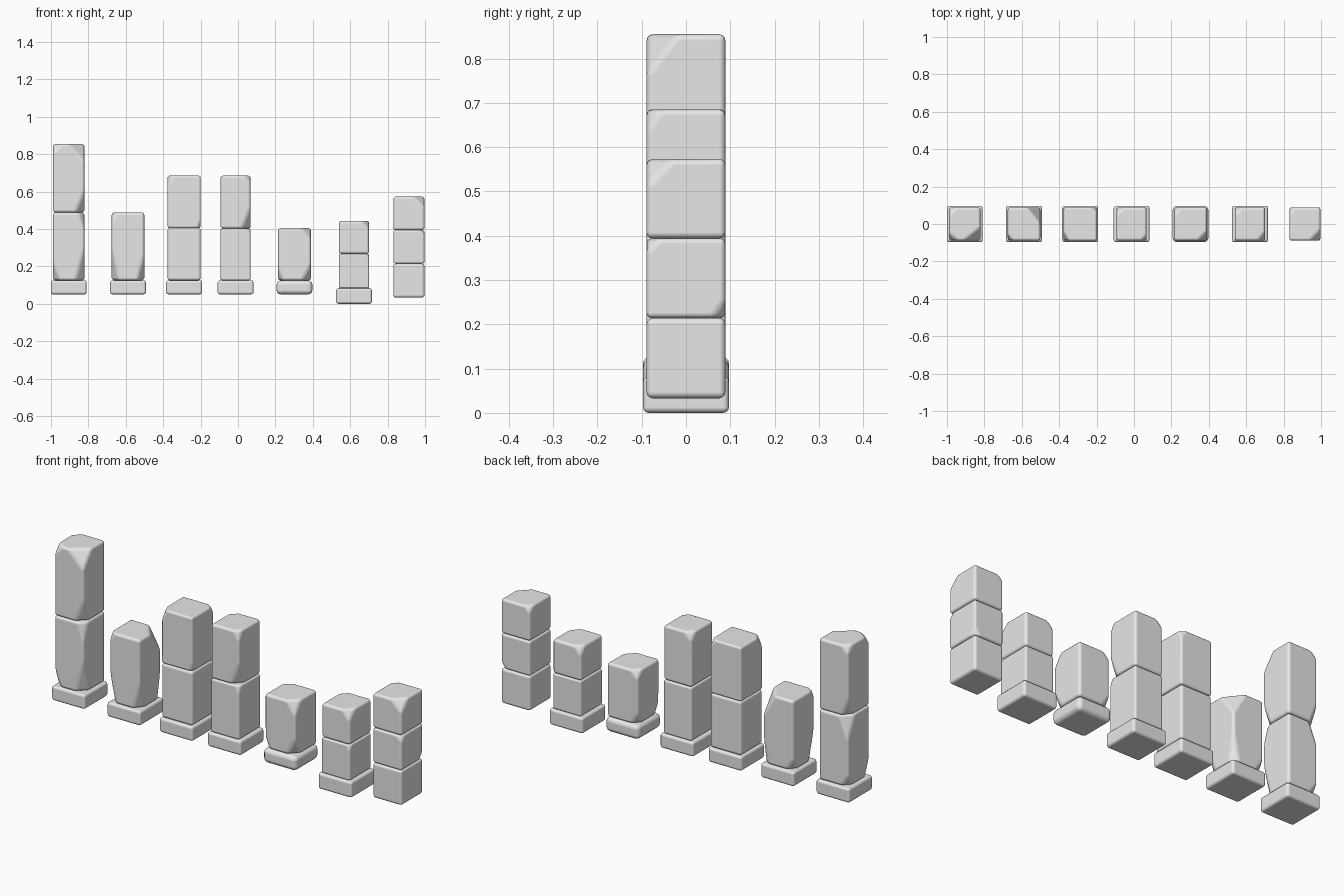
import bpy
import bmesh
from mathutils import Vector

cube = bpy.data.objects.get("Cube")
if cube:
    bpy.data.objects.remove(cube, do_unlink=True)

stone_grey = bpy.data.materials.new("stone grey")
stone_grey.use_nodes = True
GREY = (0.8, 0.8, 0.8, 1)
stone_grey.diffuse_color = GREY
stone_grey.node_tree.nodes["Principled BSDF"].inputs["Base Color"].default_value = GREY


def chip(bm, half, reach):
    """Slice off a corner; the sign of each reach picks the side, its size the depth."""
    signs = [(r > 0) - (r < 0) for r in reach]
    normal = Vector([1 / r if r else 0 for r in reach]).normalized()
    point = Vector([s * h for s, h in zip(signs, half)])
    axis = next(i for i, s in enumerate(signs) if s)
    point[axis] -= reach[axis]
    cut = bmesh.ops.bisect_plane(
        bm, geom=bm.verts[:] + bm.edges[:] + bm.faces[:], dist=1e-5,
        plane_co=point, plane_no=normal, clear_outer=True)
    rim = [g for g in cut["geom_cut"] if isinstance(g, bmesh.types.BMEdge)]
    bmesh.ops.edgenet_fill(bm, edges=rim)


def block(name, x, width, depth, bottom, top, chips=(), rounding=0.014):
    """A stone block with chipped corners and softened edges."""
    half = Vector((width, depth, top - bottom)) / 2
    bm = bmesh.new()
    bmesh.ops.create_cube(bm, size=2)
    bmesh.ops.scale(bm, vec=half, verts=bm.verts)
    for reach in chips:
        chip(bm, half, reach)
    bmesh.ops.recalc_face_normals(bm, faces=bm.faces)
    for face in bm.faces:
        face.smooth = True
    mesh = bpy.data.meshes.new(name)
    bm.to_mesh(mesh)
    bm.free()
    mesh.materials.append(stone_grey)
    obj = bpy.data.objects.new(name, mesh)
    obj.location = (x, 0, (bottom + top) / 2)
    bpy.context.collection.objects.link(obj)
    bevel = obj.modifiers.new("soft edges", "BEVEL")
    bevel.width = rounding
    bevel.segments = 3
    bevel.limit_method = "ANGLE"
    bevel.angle_limit = 0.3
    bevel.harden_normals = True


# Chips shared by many stones
TOP_FRONT = (0.06, -0.06, 0.06)
LOW_FRONT = (0.05, -0.05, -0.07)
TOP_BACK = (-0.04, 0.04, 0.04)
LOW_BACK = (-0.04, 0.04, -0.06)

# Each pillar: name, centre x, stone width, bottom, plinth top, stones (top, chips)
pillars = [
    ("tall", -0.905, 0.168, 0.05, 0.125, [
        (0.488, [(0.05, -0.05, -0.18), (-0.05, 0.06, 0.12), (-0.04, -0.04, -0.1),
                 (0.03, -0.04, 0.1), LOW_BACK]),
        (0.855, [(0.09, -0.07, 0.09), (-0.05, -0.04, 0.05), (0.05, -0.05, -0.12),
                 (-0.04, 0.05, -0.1), TOP_BACK])]),
    ("leaning", -0.588, 0.174, 0.05, 0.125, [
        (0.488, [(0.07, 0.09, 0.12), (-0.04, -0.05, -0.18), (0.04, -0.05, -0.14),
                 (-0.03, -0.03, 0.05), (0.03, 0.03, -0.16), LOW_BACK])]),
    ("broad", -0.288, 0.177, 0.05, 0.125, [
        (0.405, []),
        (0.685, [(-0.03, -0.05, 0.06), (0.02, -0.02, -0.05), (0.03, 0.03, 0.04)])]),
    ("middle", -0.013, 0.161, 0.05, 0.125, [
        (0.402, [(0.02, -0.02, 0.04)]),
        (0.685, [(0.05, -0.05, -0.12), (0.03, -0.03, 0.05), TOP_BACK])]),
    ("short", 0.302, 0.176, 0.05, 0.125, [
        (0.405, [(0.05, -0.05, 0.07), (0.05, -0.05, -0.09), (-0.03, -0.04, -0.07),
                 TOP_BACK, LOW_BACK])]),
    ("low", 0.62, 0.162, 0, 0.083, [
        (0.267, [(0.02, -0.02, 0.03)]),
        (0.443, [(0.04, -0.05, 0.05), TOP_BACK])]),
    ("end", 0.914, 0.166, 0.033, None, [
        (0.214, []),
        (0.394, [(0.03, 0.03, -0.04), (0.03, -0.03, 0.03)]),
        (0.573, [TOP_FRONT, (-0.03, 0.04, 0.03)])]),
]

for name, x, width, bottom, plinth_top, stones in pillars:
    # Square plinth under the column
    if plinth_top is not None:
        soft = 0.024 if name == "short" else 0.013
        block(name + "_pillar_plinth", x, 0.192, 0.194, bottom, plinth_top, rounding=soft)
        bottom = plinth_top
    # Stacked column stones
    for level, (top, chips) in enumerate(stones, 1):
        block(f"{name}_pillar_stone_{level}", x, width, 0.178, bottom, top, chips)
        bottom = top
